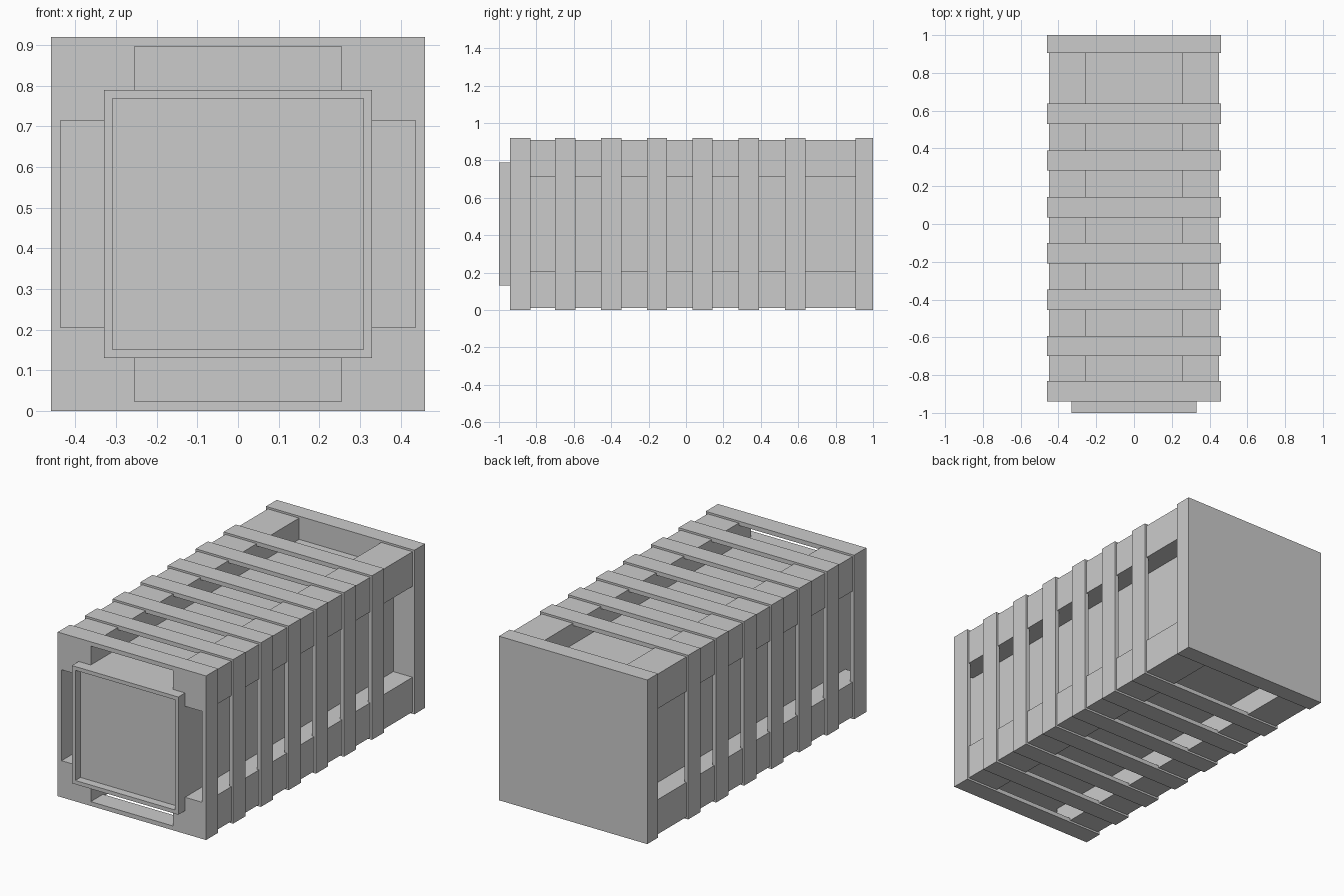
import bpy
import bmesh
from mathutils import Vector

if "Cube" in bpy.data.objects:
    bpy.data.objects.remove(bpy.data.objects["Cube"], do_unlink=True)

MID = 0.46          # height of the long axis
RIB_OUT = 0.46      # half width of the ribs
RIB_IN = 0.436      # half width of the rib openings
TUBE = 0.33         # half width of the inner tube
POST_IN, POST_OUT = 0.255, 0.449
FRONT, BACK_PLATE, BACK = -0.94, 0.905, 1.0

grey = bpy.data.materials.new("plain grey")
grey.use_nodes = True
colour = (0.6, 0.6, 0.6, 1)
grey.diffuse_color = colour
grey.node_tree.nodes["Principled BSDF"].inputs["Base Color"].default_value = colour


def finish(name, bm):
    bmesh.ops.recalc_face_normals(bm, faces=bm.faces)
    mesh = bpy.data.meshes.new(name)
    bm.to_mesh(mesh)
    bm.free()
    mesh.materials.append(grey)
    obj = bpy.data.objects.new(name, mesh)
    bpy.context.collection.objects.link(obj)
    return obj


def box_mesh(low, high):
    low, high = Vector(low), Vector(high)
    bm = bmesh.new()
    bmesh.ops.create_cube(bm, size=1)
    bmesh.ops.scale(bm, vec=high - low, verts=bm.verts)
    bmesh.ops.translate(bm, vec=(low + high) / 2, verts=bm.verts)
    return bm


def square_frame(name, outer, inner, y0, y1):
    """Square ring around the long axis."""
    bm = bmesh.new()
    corners = [(-1, -1), (1, -1), (1, 1), (-1, 1)]
    loops = [[bm.verts.new((sx * r, y, MID + sz * r)) for sx, sz in corners]
             for r, y in ((outer, y0), (outer, y1), (inner, y1), (inner, y0))]
    for a, b in zip(loops, loops[1:] + loops[:1]):
        for i in range(4):
            j = (i + 1) % 4
            bm.faces.new((a[i], a[j], b[j], b[i]))
    return finish(name, bm)


# Ribs wrapped around the body
for n, y in enumerate((-0.94, -0.70, -0.454, -0.209, 0.034, 0.282, 0.53)):
    square_frame(f"rib_{n + 1}", RIB_OUT, RIB_IN, y, y + 0.108)

# Solid back plate
finish("back_plate", box_mesh((-RIB_OUT, BACK_PLATE, MID - RIB_OUT),
                              (RIB_OUT, BACK, MID + RIB_OUT)))

# Corner posts running the full length
for side, sx in (("left", 1), ("right", -1)):
    for level, sz in (("upper", 1), ("lower", -1)):
        xs = sorted((sx * POST_IN, sx * POST_OUT))
        zs = sorted((MID + sz * POST_IN, MID + sz * POST_OUT))
        finish(f"{level}_{side}_post", box_mesh((xs[0], FRONT, zs[0]),
                                                (xs[1], BACK_PLATE, zs[1])))

# Inner tube with a recessed front panel
bm = box_mesh((-TUBE, -1, MID - TUBE), (TUBE, BACK_PLATE, MID + TUBE))
bm.normal_update()
panel = min(bm.faces, key=lambda f: f.calc_center_median().y)
bmesh.ops.inset_region(bm, faces=[panel], thickness=0.03)
rim = bmesh.ops.extrude_discrete_faces(bm, faces=[panel])["faces"][0]
bmesh.ops.translate(bm, vec=(0, 0.045, 0), verts=rim.verts)
finish("inner_tube", bm)
